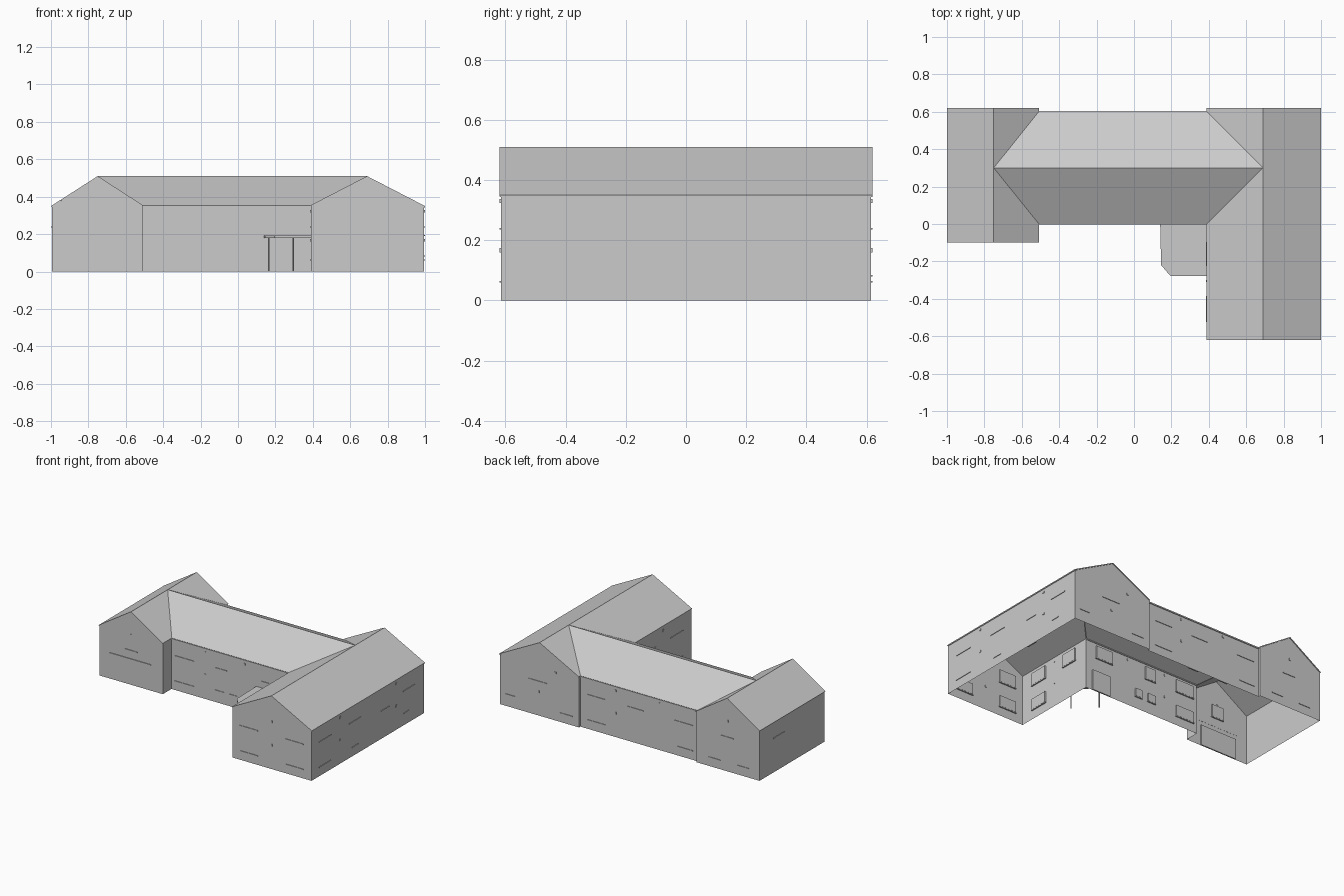
import bpy, bmesh
from mathutils import Vector

if "Cube" in bpy.data.objects:
    bpy.data.objects.remove(bpy.data.objects["Cube"], do_unlink=True)

grey = bpy.data.materials.new("plain_grey")
grey.use_nodes = True
grey.diffuse_color = (0.6, 0.6, 0.6, 1)
grey.node_tree.nodes["Principled BSDF"].inputs["Base Color"].default_value = (0.6, 0.6, 0.6, 1)

EAVE, RIDGE, TOP = 0.35, 0.51, 0.505
UP, LOW, DOOR = (0.24, 0.325), (0.065, 0.14), (0, 0.143)


def finish(name, bm):
    mesh = bpy.data.meshes.new(name)
    bm.to_mesh(mesh)
    bm.free()
    mesh.materials.append(grey)
    obj = bpy.data.objects.new(name, mesh)
    bpy.context.collection.objects.link(obj)
    return obj


def add_box(bm, lo, hi):
    lo, hi = Vector(lo), Vector(hi)
    verts = bmesh.ops.create_cube(bm, size=1)["verts"]
    for v in verts:
        v.co = Vector((lo[i] + hi[i]) / 2 + v.co[i] * abs(hi[i] - lo[i]) for i in range(3))


def wall(name, axis, at, out, a, b, openings=(), ridge=None, vents=()):
    """Upright wall along an axis, with recessed openings, sills and vents."""
    def place(u, z, depth=0):
        d = at + out * depth
        return Vector((u, d, z)) if axis == "x" else Vector((d, u, z))

    bm = bmesh.new()
    outline = [(a, 0), (b, 0), (b, EAVE)] + ([(ridge, TOP)] if ridge else []) + [(a, EAVE)]
    face = bm.faces.new([bm.verts.new(place(*p)) for p in outline])
    normal = place(0, 0, 1) - place(0, 0)
    face.normal_update()
    if face.normal.dot(normal) < 0:
        face.normal_flip()
    along = place(1, 0) - place(0, 0)

    # cut the wall along the edges of every opening
    cuts = {(u, 0) for o in openings for u in o[0]} | {(z, 1) for o in openings for z in o[1] if z > 0}
    for value, level in sorted(cuts):
        bmesh.ops.bisect_plane(
            bm, geom=bm.verts[:] + bm.edges[:] + bm.faces[:], dist=1e-5,
            plane_co=place(0, value) if level else place(value, 0),
            plane_no=(0, 0, 1) if level else along)

    # push the panes and doors back
    for (u0, u1), (z0, z1) in openings:
        cells = []
        for f in bm.faces:
            c = f.calc_center_median()
            if u0 < c.dot(along) < u1 and z0 < c.z < z1 and abs(f.normal.dot(normal)) > 0.9:
                cells.append(f)
        new = bmesh.ops.extrude_face_region(bm, geom=cells)["geom"]
        bmesh.ops.translate(bm, vec=normal * -0.009,
                            verts=[g for g in new if isinstance(g, bmesh.types.BMVert)])
    bmesh.ops.dissolve_limit(bm, angle_limit=0.01, verts=bm.verts[:], edges=bm.edges[:])
    finish(name, bm)

    # sills and vents
    trim = bmesh.new()
    for (u0, u1), (z0, z1) in openings:
        if z0 > 0:
            add_box(trim, place(u0 - .004, z0 - .005, -.008), place(u1 + .004, z0, .004))
    for u, z in vents:
        add_box(trim, place(u - .006, z - .007, -.003), place(u + .006, z + .007, .004))
    if trim.verts:
        finish(name + "_trim", trim)
    else:
        trim.free()


def roof(name, *faces):
    bm = bmesh.new()
    for pts in faces:
        f = bm.faces.new([bm.verts.new(p) for p in pts])
        f.normal_update()
        if f.normal.z < 0:
            f.normal_flip()
    bmesh.ops.remove_doubles(bm, verts=bm.verts[:], dist=1e-4)
    obj = finish(name, bm)
    mod = obj.modifiers.new("thickness", "SOLIDIFY")
    mod.thickness = 0.006


def box(name, lo, hi):
    bm = bmesh.new()
    add_box(bm, lo, hi)
    finish(name, bm)


# east wing walls
wall("east_side_wall", "y", 0.995, 1, -0.615, 0.615, [
    ((-.53, -.405), UP), ((-.2, -.075), UP), ((.15, .23), (.195, .325)), ((.39, .515), UP),
    ((-.53, -.405), LOW), ((-.17, -.11), LOW), ((.15, .23), DOOR), ((.395, .45), (.085, .14))],
    vents=[(u, z) for u in (-.305, .31) for z in (.322, .167)])
wall("east_front_gable", "x", -0.615, -1, 0.39, 0.995,
     [(u, z) for u in ((.45, .58), (.80, .93)) for z in (UP, LOW)], 0.69,
     [(.69, .33), (.69, .167)])
wall("east_back_gable", "x", 0.615, 1, 0.39, 0.995,
     [((.64, .77), UP), ((.88, .95), (.085, .14)), ((.445, .53), LOW)], 0.69,
     [(.57, .33), (.7, .167)])
wall("east_inner_wall", "y", 0.39, -1, -0.615, 0,
     [((-.52, -.39), UP), ((-.22, -.1), UP), ((-.52, -.39), LOW)], vents=[(-.305, .322), (-.305, .167)])
wall("east_back_return", "y", 0.39, -1, 0.6, 0.615)

# west wing walls
wall("west_side_wall", "y", -0.995, -1, -0.095, 0.615, [((.35, .46), UP)])
wall("west_front_gable", "x", -0.095, -1, -0.995, -0.51,
     [((-.80, -.71), UP), ((-.9, -.62), DOOR)], -0.75, [(-.755, .345)])
wall("west_back_gable", "x", 0.615, 1, -0.995, -0.51,
     [((-.79, -.70), UP), ((-.69, -.61), LOW), ((-.91, -.83), LOW)], -0.75, [(-.75, .35)])
wall("west_front_return", "y", -0.51, 1, -0.095, 0)
wall("west_back_return", "y", -0.51, 1, 0.6, 0.615)
box("garage_lintel", (-.92, -.1, .175), (-.6, -.094, .181))

# middle block walls
wall("middle_front_wall", "x", 0, -1, -0.51, 0.39, [
    ((-.48, -.34), UP), ((-.17, -.09), UP), ((.18, .31), UP),
    ((-.48, -.34), LOW), ((-.17, -.11), (.085, .14)), ((-.06, -.01), (.085, .14)), ((.2, .34), DOOR)],
    vents=[(-.25, .322), (-.25, .167), (.05, .322)])
wall("middle_back_wall", "x", 0.6, 1, -0.51, 0.39, [
    ((.2, .33), UP), ((-.09, .03), UP), ((-.47, -.34), UP), ((.2, .33), LOW),
    ((-.02, .06), DOOR), ((-.26, -.19), DOOR), ((-.47, -.36), LOW)],
    vents=[(.12, .322), (.12, .167), (-.22, .322)])

# roofs, meeting along the valleys
E, W = (0.69, 0.3, RIDGE), (-0.75, 0.3, RIDGE)
e0, e1 = (0.388, 0, .354), (0.388, 0.602, .354)
w0, w1 = (-0.508, 0, .354), (-0.508, 0.602, .354)
roof("east_roof",
     [(.69, -.62, RIDGE), (1, -.62, EAVE), (1, .62, EAVE), (.69, .62, RIDGE), E],
     [(.388, -.62, .354), (.69, -.62, RIDGE), E, e0],
     [E, (.69, .62, RIDGE), (.388, .62, .354), e1])
roof("west_roof",
     [(-.75, -.1, RIDGE), (-1, -.1, EAVE), (-1, .62, EAVE), (-.75, .62, RIDGE), W],
     [(-.508, -.1, .354), (-.75, -.1, RIDGE), W, w0],
     [W, (-.75, .62, RIDGE), (-.508, .62, .354), w1])
roof("middle_roof", [w0, e0, E, W], [w1, e1, E, W])

# eave boards
box("east_eave_board", (.99, -.618, .343), (.999, .618, .35))
box("middle_front_eave_board", (-.51, -.004, .343), (.39, .004, .352))
box("middle_back_eave_board", (-.51, .597, .343), (.39, .605, .352))

# entrance canopy and posts
bm = bmesh.new()
base = bm.faces.new([bm.verts.new((x, y, .18)) for x, y in
                     ((.14, 0), (.145, -.22), (.195, -.278), (.39, -.278), (.39, 0))])
top = bmesh.ops.extrude_face_region(bm, geom=[base], use_keep_orig=True)["geom"]
bmesh.ops.translate(bm, vec=(0, 0, .012), verts=[g for g in top if isinstance(g, bmesh.types.BMVert)])
bmesh.ops.recalc_face_normals(bm, faces=bm.faces[:])
finish("entrance_canopy", bm)
for side, x, y in (("left", .295, -.26), ("right", .165, -.14)):
    bm = bmesh.new()
    bmesh.ops.create_cone(bm, cap_ends=True, segments=8, radius1=.004, radius2=.004, depth=.182)
    bmesh.ops.translate(bm, vec=(x, y, .091), verts=bm.verts[:])
    finish("canopy_post_" + side, bm)
